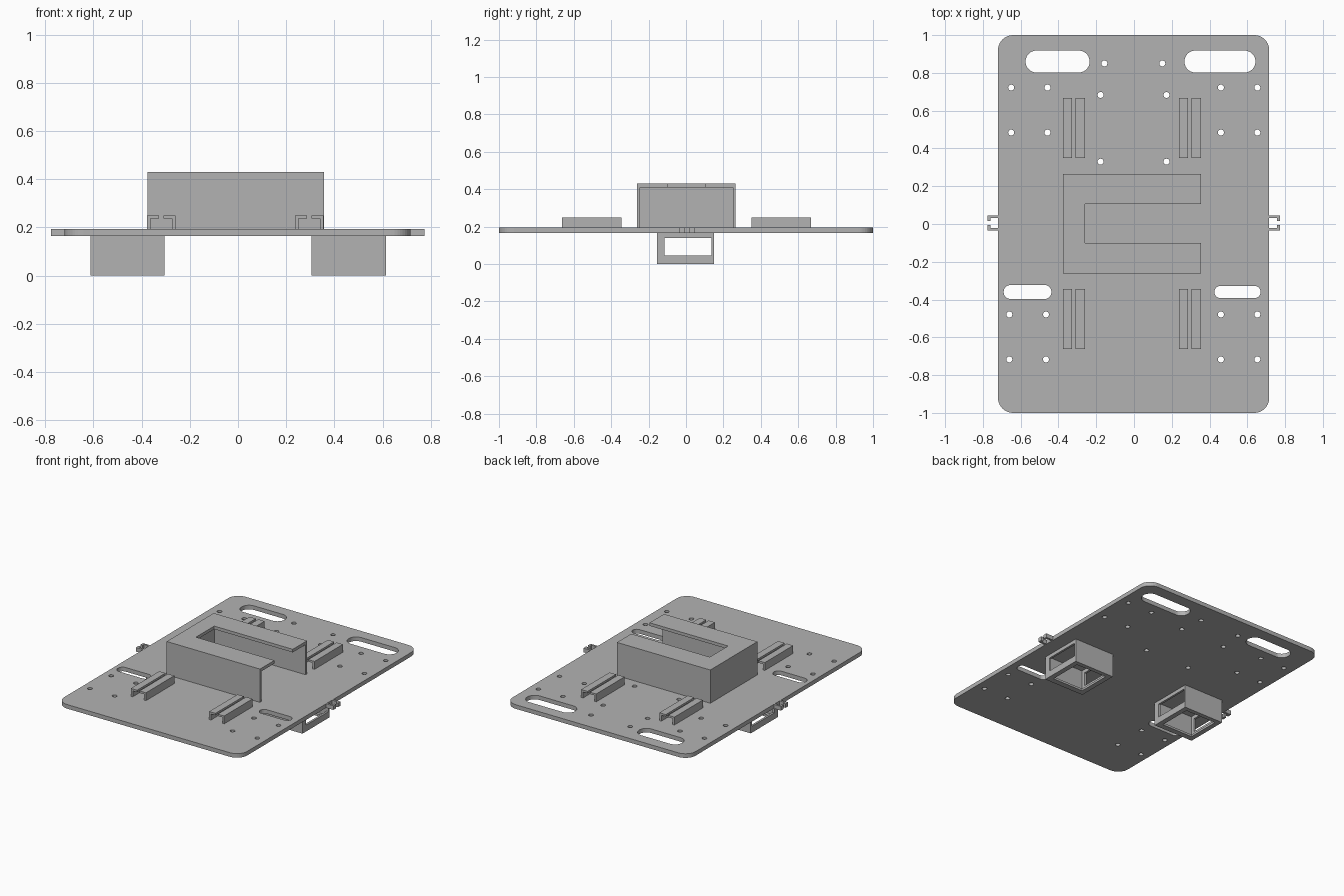
import bpy, bmesh
from math import sin, cos, pi

if "Cube" in bpy.data.objects:
    bpy.data.objects.remove(bpy.data.objects["Cube"], do_unlink=True)

grey = bpy.data.materials.new("light grey")
grey.use_nodes = True
grey.diffuse_color = (0.45, 0.45, 0.45, 1)
grey.node_tree.nodes["Principled BSDF"].inputs["Base Color"].default_value = grey.diffuse_color

BOTTOM, TOP = 0.165, 0.194      # base plate heights
WALL = 0.015


def rounded(x0, x1, y0, y1, r, n=10):
    """Outline of a rectangle with round corners; r = half height gives a slot."""
    pts = []
    corners = [(x1 - r, y1 - r), (x0 + r, y1 - r), (x0 + r, y0 + r), (x1 - r, y0 + r)]
    for q, (cx, cy) in enumerate(corners):
        for i in range(n + 1):
            a = (q + i / n) * pi / 2
            pts.append((cx + r * cos(a), cy + r * sin(a)))
    return pts


def rect(x0, x1, y0, y1):
    return [(x0, y0), (x1, y0), (x1, y1), (x0, y1)]


def circle(x, y, r=0.016, n=20):
    return [(x + r * cos(2 * pi * i / n), y + r * sin(2 * pi * i / n)) for i in range(n)]


def prism(name, loops, lo, hi, axis="z"):
    """Extrude an outline, with any holes, from lo to hi along an axis."""
    curve = bpy.data.curves.new(name, "CURVE")
    curve.dimensions = "2D"
    curve.fill_mode = "BOTH"
    curve.extrude = (hi - lo) / 2
    for loop in loops:
        s = curve.splines.new("POLY")
        s.points.add(len(loop) - 1)
        for p, (u, v) in zip(s.points, loop):
            p.co = (u, v, 0, 1)
        s.use_cyclic_u = True
    temp = bpy.data.objects.new(name + "_outline", curve)
    bpy.context.collection.objects.link(temp)
    graph = bpy.context.evaluated_depsgraph_get()
    mesh = bpy.data.meshes.new_from_object(temp.evaluated_get(graph))
    bpy.data.objects.remove(temp, do_unlink=True)
    bpy.data.curves.remove(curve)

    bm = bmesh.new()
    bm.from_mesh(mesh)
    bmesh.ops.remove_doubles(bm, verts=bm.verts, dist=1e-5)
    for v in bm.verts:
        a, b, c = v.co
        c += (lo + hi) / 2
        v.co = {"z": (a, b, c), "y": (a, c, b), "x": (c, a, b)}[axis]
    bmesh.ops.recalc_face_normals(bm, faces=bm.faces)
    for f in bm.faces:
        f.smooth = False
    bm.to_mesh(mesh)
    bm.free()
    mesh.name = name
    mesh.materials.clear()
    mesh.materials.append(grey)
    obj = bpy.data.objects.new(name, mesh)
    bpy.context.collection.objects.link(obj)
    return obj


# Base plate with hand slots and screw holes
cuts = [
    rounded(-0.574, -0.235, 0.802, 0.918, 0.0575),
    rounded(0.267, 0.643, 0.802, 0.918, 0.0575),
    rounded(-0.69, -0.437, -0.397, -0.323, 0.0365),
    rounded(0.426, 0.67, -0.392, -0.328, 0.0315),
]
for y in (0.722, 0.484):
    cuts += [circle(x, y) for x in (-0.65, -0.458, 0.46, 0.653)]
for y in (-0.479, -0.717):
    cuts += [circle(x, y) for x in (-0.66, -0.466, 0.46, 0.653)]
cuts += [circle(x, 0.85) for x in (-0.157, 0.15)]
for y in (0.683, 0.33):
    cuts += [circle(x, y) for x in (-0.177, 0.172)]
prism("base_plate", [rounded(-0.72, 0.716, -1, 1, 0.08)] + cuts, BOTTOM, TOP)


# Central housing: U of thin walls, open on one side, under a C-shaped lid
def c_outline(x0, x1, y0, y1, back, inner0, inner1):
    return [(x0, y0), (x1, y0), (x1, inner0), (back, inner0),
            (back, inner1), (x1, inner1), (x1, y1), (x0, y1)]


hx0, hx1, hy0, hy1 = -0.376, 0.356, -0.262, 0.265
prism("housing_walls", [c_outline(hx0, hx1, hy0, hy1, hx0 + WALL, hy0 + WALL, hy1 - WALL)],
      TOP, 0.408)
prism("housing_lid", [c_outline(hx0, hx1, hy0, hy1, -0.26, -0.1, 0.105)], 0.408, 0.43)


# Facing pairs of hooked rails
def hook(outer, inner):
    """Upside-down L: wall at outer, flange reaching to inner."""
    web = outer + (WALL if inner > outer else -WALL)
    z = 0.25
    return [(outer, TOP), (outer, z), (inner, z), (inner, z - 0.014),
            (web, z - 0.014), (web, TOP)]


for end, y0, y1 in (("back", 0.35, 0.668), ("front", -0.662, -0.344)):
    for side, x0 in (("right", -0.377), ("left", 0.237)):
        prism(f"{end}_{side}_rail_a", [hook(x0, x0 + 0.049)], y0, y1, "y")
        prism(f"{end}_{side}_rail_b", [hook(x0 + 0.118, x0 + 0.068)], y0, y1, "y")

# Hooked cable clips on both edges of the plate
for side, edge, tip in (("left", 0.714, 0.773), ("right", -0.718, -0.776)):
    web = tip - 0.016 * (1 if tip > 0 else -1)
    for place, s in (("back", 1), ("front", -1)):
        far, near, end = (0.005 + s * d for d in (0.04, 0.026, 0.01))
        prism(f"{side}_{place}_clip",
              [[(edge, far), (tip, far), (tip, end), (web, end), (web, near), (edge, near)]],
              BOTTOM, TOP)

# Open-ended cages hanging under the plate
cy0, cy1 = -0.155, 0.15
for side, x0, x1 in (("right", -0.613, -0.304), ("left", 0.304, 0.614)):
    prism(f"{side}_cage_floor",
          [rect(x0, x1, cy0, cy1), rect(x0 + 0.035, x1 - 0.035, cy0 + 0.04, cy1 - 0.03)], 0, WALL)
    prism(f"{side}_cage_front_wall", [rect(x0, x1, cy0, cy0 + WALL)], WALL, BOTTOM)
    prism(f"{side}_cage_back_wall", [rect(x0, x1, cy1 - 0.01, cy1)], WALL, BOTTOM)
    for end, a in (("outer", x0), ("inner", x1 - WALL)):
        prism(f"{side}_cage_{end}_frame",
              [rect(cy0 + WALL, cy1 - 0.01, WALL, BOTTOM),
               rect(-0.115, cy1 - 0.013, 0.045, 0.14)], a, a + WALL, "x")
